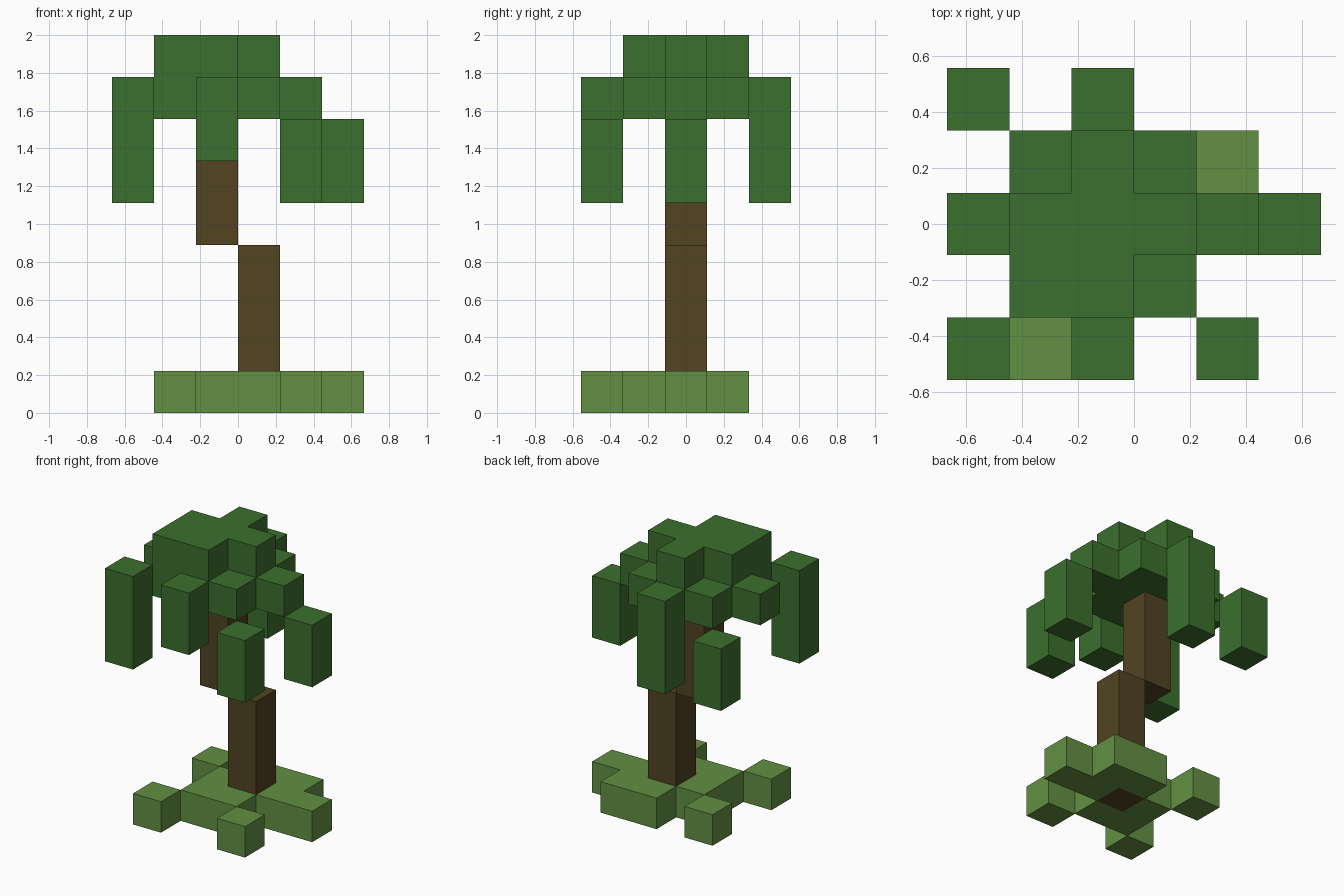
import bpy
import bmesh
from mathutils import Vector

if "Cube" in bpy.data.objects:
    bpy.data.objects.remove(bpy.data.objects["Cube"])

CELL = 2 / 9  # nine blocks make up the full height


def material(name, srgb):
    color = [((c / 255 + 0.055) / 1.055) ** 2.4 for c in srgb] + [1]
    mat = bpy.data.materials.new(name)
    mat.use_nodes = True
    mat.diffuse_color = color
    mat.node_tree.nodes["Principled BSDF"].inputs["Base Color"].default_value = color
    return mat


def read_layer(level, plan):
    """Cells of one floor plan, rows listed from back to front."""
    rows = plan.split()
    return {(x, len(rows) - 1 - r, level)
            for r, row in enumerate(rows)
            for x, mark in enumerate(row) if mark == "#"}


def build_blocks(name, cells, mat):
    """Skin a set of cells, leaving out the walls between neighbours."""
    bm = bmesh.new()
    for cell in sorted(cells):
        for axis in range(3):
            for side in (-1, 1):
                step = [0, 0, 0]
                step[axis] = side
                if tuple(c + s for c, s in zip(cell, step)) in cells:
                    continue
                normal = Vector(step)
                u = Vector([float(i == (axis + 1) % 3) for i in range(3)])
                v = normal.cross(u)
                middle = Vector(cell) + Vector((0.5, 0.5, 0.5)) + normal / 2
                corners = [middle + (a * u + b * v) / 2
                           for a, b in ((-1, -1), (1, -1), (1, 1), (-1, 1))]
                bm.faces.new([bm.verts.new((p - Vector((3, 2.5, 0))) * CELL)
                              for p in corners])
    bmesh.ops.remove_doubles(bm, verts=bm.verts, dist=0.001)
    mesh = bpy.data.meshes.new(name)
    bm.to_mesh(mesh)
    bm.free()
    mesh.materials.append(mat)
    obj = bpy.data.objects.new(name, mesh)
    bpy.context.collection.objects.link(obj)
    return obj


# Grass patch, open in the middle for the trunk
grass = read_layer(0, "...... .#.##. ..#.## ..##.. .#..#.")
build_blocks("grass_patch", grass, material("grass green", (98, 144, 67)))

# Trunk in two offset posts
bark = material("bark brown", (82, 68, 34))
build_blocks("lower_trunk", {(3, 2, z) for z in range(4)}, bark)
build_blocks("upper_trunk", {(2, 2, z) for z in range(4, 7)}, bark)

# Leaf crown with drooping fronds
crown_plans = {
    8: "...... ..#... .###.. .##... ......",
    7: "..#... .###.. #####. .###.. #.#...",
    6: "#.#... ...... .....# ...... #.#.#.",
    5: "#.#... ...... .....# ...... #...#.",
}
crown = set()
for level, plan in crown_plans.items():
    crown |= read_layer(level, plan)
build_blocks("leaf_crown", crown, material("leaf green", (60, 112, 46)))
